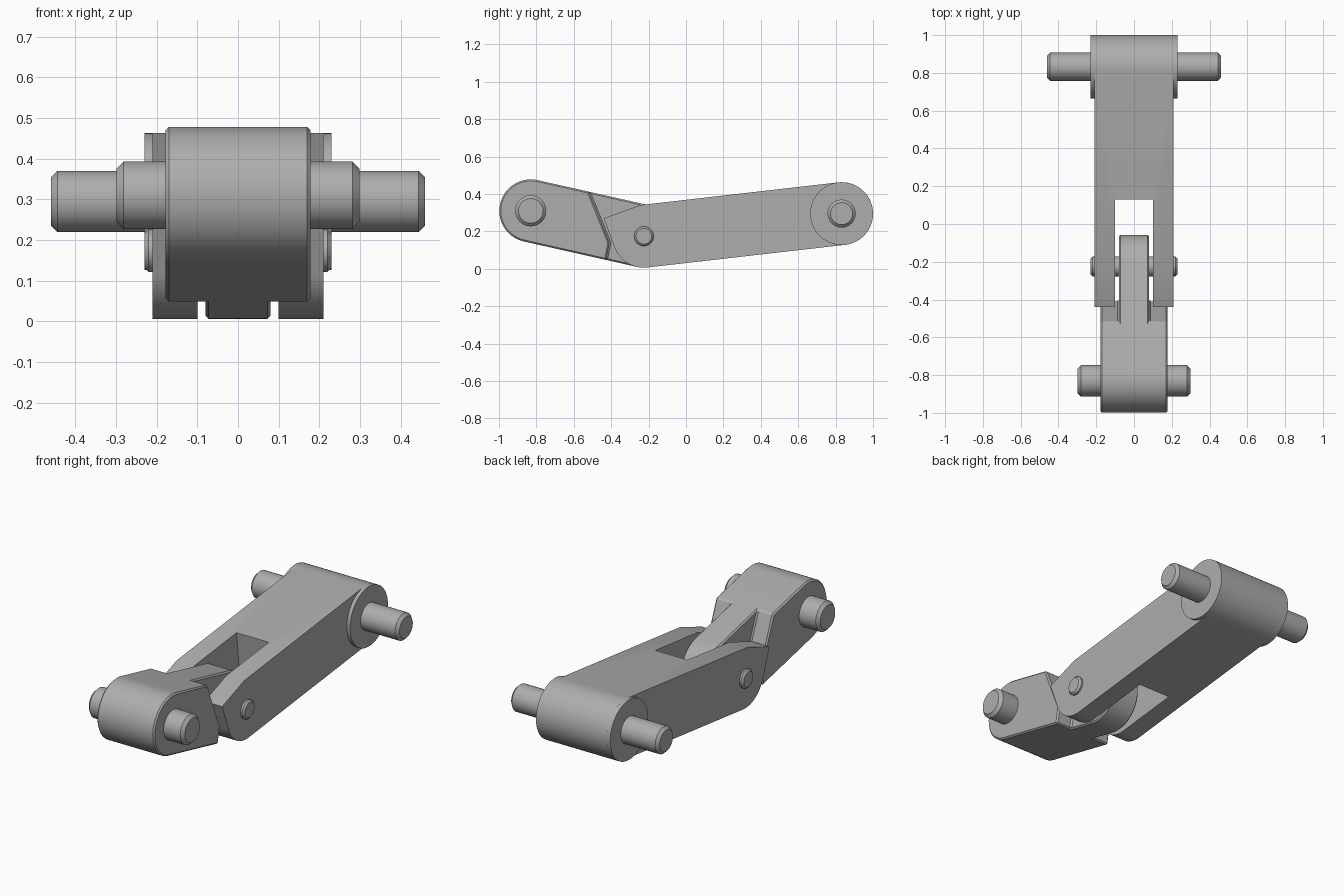
import bpy, bmesh
from math import sin, cos, pi, atan2, radians, acos, hypot

cube = bpy.data.objects.get("Cube")
if cube:
    bpy.data.objects.remove(cube)

steel = bpy.data.materials.new("grey steel")
steel.use_nodes = True
GREY = (0.42, 0.42, 0.42, 1)
steel.diffuse_color = GREY
steel.node_tree.nodes["Principled BSDF"].inputs["Base Color"].default_value = GREY

# Joint centres in the side plane (y, z)
FRONT, ELBOW, REAR = (-0.83, 0.31), (-0.225, 0.174), (0.832, 0.295)
R = 0.168


def arc(centre, start, end, steps=32, r=R):
    return [(centre[0] + r * cos(start + (end - start) * i / steps),
             centre[1] + r * sin(start + (end - start) * i / steps))
            for i in range(steps + 1)]


def extrude(name, profile, x0, x1):
    """Extrude a side profile of (y, z) points across x."""
    bm = bmesh.new()
    face = bm.faces.new([bm.verts.new((x0, y, z)) for y, z in profile])
    side = bmesh.ops.extrude_face_region(bm, geom=[face])
    bmesh.ops.translate(bm, vec=(x1 - x0, 0, 0),
                        verts=[g for g in side["geom"] if isinstance(g, bmesh.types.BMVert)])
    bmesh.ops.recalc_face_normals(bm, faces=bm.faces)
    mesh = bpy.data.meshes.new(name)
    bm.to_mesh(mesh)
    bm.free()
    obj = bpy.data.objects.new(name, mesh)
    bpy.context.collection.objects.link(obj)
    mesh.materials.append(steel)
    return obj


def apply(obj, mod):
    bpy.context.view_layer.objects.active = obj
    bpy.ops.object.modifier_apply(modifier=mod.name)


def cut(obj, cutter):
    mod = obj.modifiers.new("cut", "BOOLEAN")
    mod.operation, mod.solver, mod.object = "DIFFERENCE", "EXACT", cutter
    apply(obj, mod)
    bpy.data.objects.remove(cutter)


def finish(obj, bevel=0):
    if bevel:
        mod = obj.modifiers.new("chamfer", "BEVEL")
        mod.width, mod.segments = bevel, 1
        mod.limit_method, mod.angle_limit = "ANGLE", radians(35)
        apply(obj, mod)
    bpy.ops.object.select_all(action="DESELECT")
    obj.select_set(True)
    bpy.context.view_layer.objects.active = obj
    bpy.ops.object.shade_smooth_by_angle(angle=radians(25))


def shaft(name, centre, r, half, bevel=0):
    finish(extrude(name, arc(centre, 0, 2 * pi, 48, r)[:-1], -half, half), bevel)


# Front link: rounded bar, narrowed to a tongue at the elbow
tilt = atan2(ELBOW[1] - FRONT[1], ELBOW[0] - FRONT[0])
link = extrude("front_link",
               arc(FRONT, tilt + pi / 2, tilt + 3 * pi / 2)
               + arc(ELBOW, tilt - pi / 2, tilt + pi / 2), -0.178, 0.178)
shoulder = [(-0.535, 0.45), (-0.41, 0.14), (-0.445, -0.05), (0.1, -0.05), (0.1, 0.45)]
for s in (-1, 1):
    cut(link, extrude("shoulder_cutter", shoulder, s * 0.08, s * 0.3))
finish(link, 0.008)

# Rear link: bar with a pointed fork around the tongue
tilt = atan2(REAR[1] - ELBOW[1], REAR[0] - ELBOW[0])
tip = (-0.44, 0.27)
dy, dz = tip[0] - ELBOW[0], tip[1] - ELBOW[1]
tangent = atan2(dz, dy) + acos(R / hypot(dy, dz))
top = arc(ELBOW, tilt + pi / 2, tilt + pi / 2, 1)[:1]
fork = extrude("rear_link",
               top + [tip] + arc(ELBOW, tangent, tilt + 3 * pi / 2, 20)
               + arc(REAR, tilt - pi / 2, tilt + pi / 2), -0.21, 0.21)
end = [(0.13 + t * sin(tilt), 0.38 - t * cos(tilt)) for t in (-0.2, 0.6)]
cut(fork, extrude("slot_cutter", end + [(-0.7, -0.2), (-0.7, 0.6)], -0.1, 0.1))
finish(fork)

# Rear barrel, axles and elbow pin
shaft("rear_barrel", REAR, R, 0.23)
shaft("front_axle", FRONT, 0.083, 0.298, 0.017)
shaft("rear_axle", REAR, 0.075, 0.46, 0.016)
shaft("elbow_pin", ELBOW, 0.052, 0.23, 0.01)
